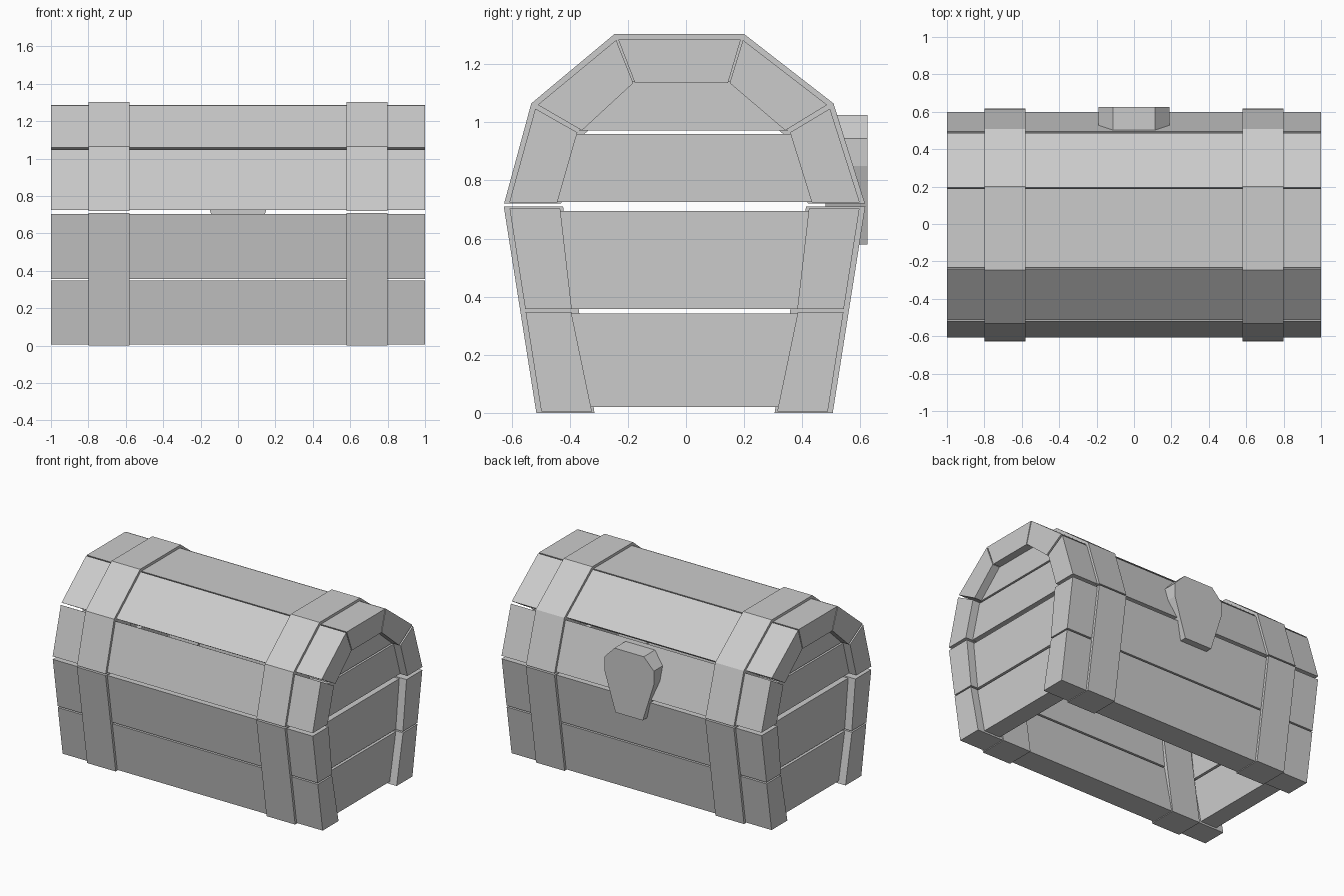
import bpy
import bmesh

if "Cube" in bpy.data.objects:
    bpy.data.objects.remove(bpy.data.objects["Cube"], do_unlink=True)

grey = bpy.data.materials.new("plain grey")
grey.use_nodes = True
COLOUR = (0.6, 0.6, 0.6, 1.0)
grey.diffuse_color = COLOUR
grey.node_tree.nodes["Principled BSDF"].inputs["Base Color"].default_value = COLOUR


def prism(name, outline, start, end, axis="x"):
    """Extrude a 2D outline, (y, z) along x or (x, z) along y."""
    def place(p, d):
        return (d, p[0], p[1]) if axis == "x" else (p[0], d, p[1])
    bm = bmesh.new()
    near = bm.faces.new([bm.verts.new(place(p, start)) for p in outline])
    grown = bmesh.ops.extrude_face_region(bm, geom=[near], use_keep_orig=True)
    shift = (end - start, 0, 0) if axis == "x" else (0, end - start, 0)
    bmesh.ops.translate(bm, vec=shift,
                        verts=[v for v in grown["geom"] if isinstance(v, bmesh.types.BMVert)])
    bmesh.ops.recalc_face_normals(bm, faces=bm.faces)
    mesh = bpy.data.meshes.new(name)
    bm.to_mesh(mesh)
    bm.free()
    mesh.materials.append(grey)
    obj = bpy.data.objects.new(name, mesh)
    bpy.context.collection.objects.link(obj)
    return obj


def side(points, sign):
    """Place half-width points on one side; the lid leans slightly forward."""
    return [(sign * w - 0.005 - max(0, z - 0.9) * 0.045, z) for w, z in points]


def both(points):
    """Closed outline from half-width points, mirrored."""
    return side(points, -1) + side(points[::-1], 1)


# Long wall and lid planks: two outer points, then two inner points
planks = {
    "lower_wall_plank": [(0.493, 0.005), (0.547, 0.347), (0.39, 0.347), (0.319, 0.005)],
    "upper_wall_plank": [(0.548, 0.357), (0.602, 0.703), (0.428, 0.703), (0.388, 0.357)],
    "lid_side_plank": [(0.603, 0.724), (0.507, 1.047), (0.366, 0.965), (0.438, 0.724)],
    "lid_slope_plank": [(0.498, 1.06), (0.218, 1.283), (0.166, 1.135), (0.35, 0.972)],
}
for sign, label in ((-1, "front"), (1, "back")):
    for name, points in planks.items():
        prism(f"{label}_{name}", side(points, sign), -1, 1)
prism("lid_top_plank", both([(0.16, 1.135), (0.211, 1.285)]), -1, 1)

# Recessed end boards: (half-width, height) at bottom and top
boards = {
    "lower_end_board": [(0.33, 0.02), (0.395, 0.342)],
    "upper_end_board": [(0.395, 0.358), (0.435, 0.695)],
    "lid_lower_end_board": [(0.445, 0.726), (0.375, 0.96)],
    "lid_upper_end_board": [(0.36, 0.972), (0.17, 1.14)],
}
# Raised straps around the body and lid
leg = [(0.51, 0), (0.622, 0.71), (0.418, 0.71), (0.31, 0)]
arch_outer = [(0.621, 0.72), (0.52, 1.065), (0.224, 1.303)]
arch_inner = [(0.425, 0.72), (0.348, 0.955), (0.152, 1.12)]
for end, label in ((1, "left"), (-1, "right")):
    for name, points in boards.items():
        prism(f"{label}_{name}", both(points), end * 0.82, end * 0.945)
    prism(f"{label}_front_body_strap", side(leg, -1), end * 0.58, end * 0.8)
    prism(f"{label}_back_body_strap", side(leg, 1), end * 0.58, end * 0.8)
    prism(f"{label}_lid_strap", both(arch_outer) + both(arch_inner)[::-1],
          end * 0.58, end * 0.8)

# Shield-shaped lock plate
half = [(0.105, 0.58), (0.19, 0.85), (0.19, 0.945), (0.113, 1.025)]
prism("lock", half + [(-x, z) for x, z in half[::-1]], 0.48, 0.625, "y")
